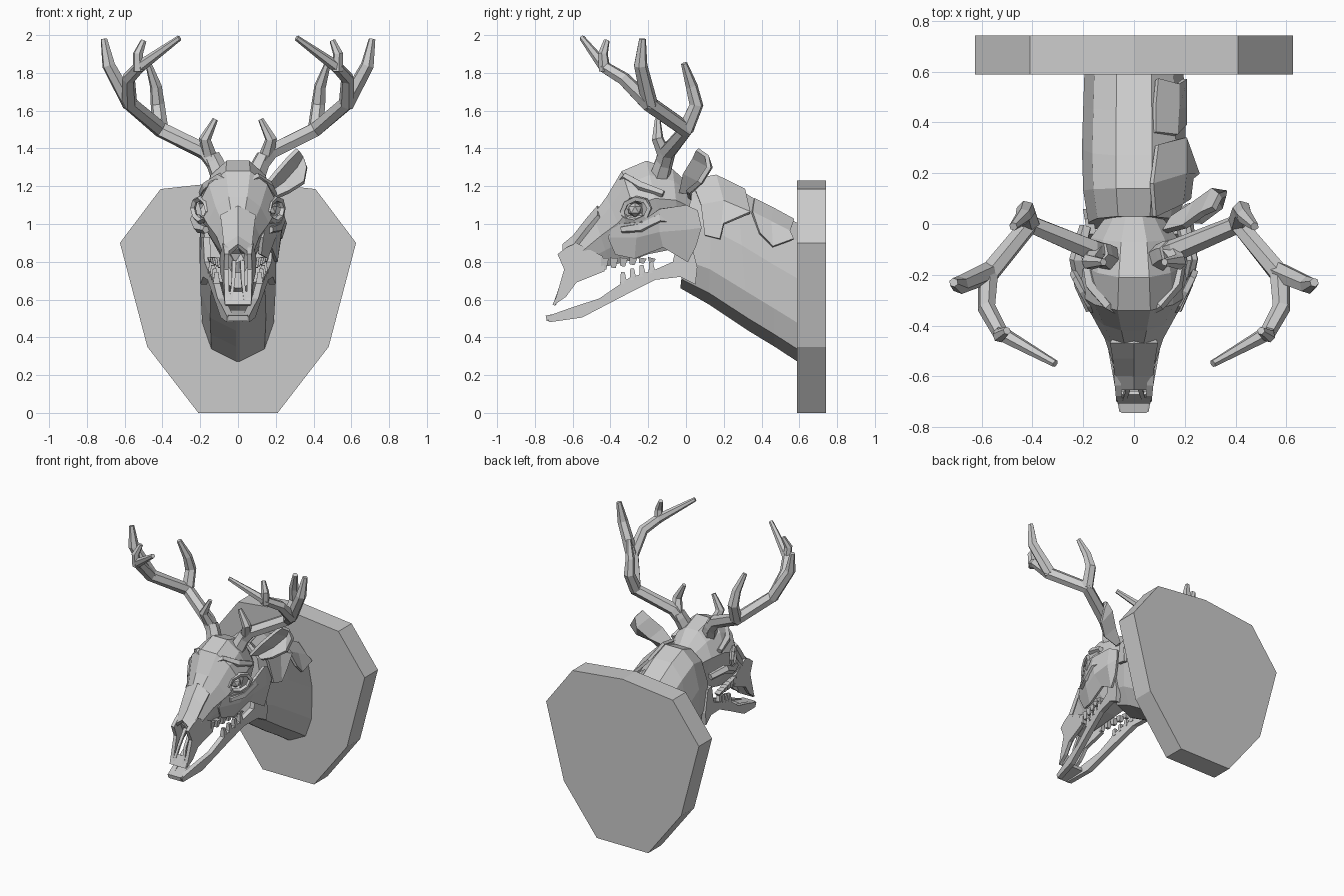
import bpy, bmesh, math
from mathutils import Vector


def mesh(name, verts, faces, thick=0):
    me = bpy.data.meshes.new(name)
    me.from_pydata([tuple(v) for v in verts], [], faces)
    bm = bmesh.new()
    bm.from_mesh(me)
    bmesh.ops.recalc_face_normals(bm, faces=bm.faces)
    bm.to_mesh(me)
    bm.free()
    ob = bpy.data.objects.new(name, me)
    bpy.context.collection.objects.link(ob)
    if thick:
        m = ob.modifiers.new("thickness", 'SOLIDIFY')
        m.thickness = thick
        m.offset = 0
    return ob


def loft(name, rings, cyclic=False):
    n, k = len(rings[0]), len(rings)
    faces = [(i * n + j, i * n + (j + 1) % n, (i + 1) % k * n + (j + 1) % n, (i + 1) % k * n + j)
             for i in range(k if cyclic else k - 1) for j in range(n)]
    if not cyclic:
        faces += [tuple(range(n)), tuple(range((k - 1) * n, k * n))]
    return mesh(name, [v for r in rings for v in r], faces)


def body(name, stations, profile):
    """Loft of left-right symmetric sections: (bottom yz, top yz, half width)."""
    rings = []
    for (by, bz), (ty, tz), w in stations:
        half = [(w * f, by + (ty - by) * t, bz + (tz - bz) * t) for t, f in profile]
        rings.append(half + [(-x, y, z) for x, y, z in reversed(half)])
    return loft(name, rings)


def tube(name, pts, radii, sides=6, cyclic=False):
    pts = [Vector(p) for p in pts]
    k, rings, a = len(pts), [], None
    for i, p in enumerate(pts):
        if cyclic:
            t = pts[(i + 1) % k] - pts[i - 1]
        else:
            t = (pts[min(i + 1, k - 1)] - p).normalized() + (p - pts[max(i - 1, 0)]).normalized()
        t.normalize()
        a = t.orthogonal() if a is None else a - t * a.dot(t)
        a.normalize()
        b = t.cross(a)
        r = radii[i] if isinstance(radii, (list, tuple)) else radii
        rings.append([p + r * (a * math.cos(q) + b * math.sin(q))
                      for q in (2 * math.pi * j / sides for j in range(sides))])
    return loft(name, rings, cyclic)


def side_plate(name, outline, xfun, thick, s):
    """Bone plate drawn in yz, x varying along y."""
    return loft(name, [[(s * (xfun(y) + o), y, z) for y, z in outline] for o in (-thick / 2, thick / 2)])


def patch(name, rows, thick=0.02):
    n = len(rows[0])
    faces = [(i * n + j, i * n + j + 1, (i + 1) * n + j + 1, (i + 1) * n + j)
             for i in range(len(rows) - 1) for j in range(n - 1)]
    return mesh(name, [v for r in rows for v in r], faces, thick)


# Wall plaque
half = [(0.21, 0), (0.48, 0.35), (0.625, 0.9), (0.41, 1.185)]
outline = half + [(0, 1.23)] + [(-x, z) for x, z in reversed(half)]
loft("plaque", [[(x, y, z) for x, z in outline] for y in (0.588, 0.742)])

# Neck
body("neck", [((-0.03, 0.66), (0.03, 1.2), 0.18), ((0.12, 0.575), (0.14, 1.24), 0.2),
              ((0.33, 0.435), (0.27, 1.19), 0.205), ((0.47, 0.35), (0.45, 1.08), 0.2),
              ((0.6, 0.265), (0.6, 1.0), 0.195)],
     [(0, 0.05), (0.09, 0.72), (0.28, 0.97), (0.6, 1), (0.87, 0.8), (1, 0.35)])

# Skull
skull = body("skull", [((0.03, 0.93), (0.03, 1.2), 0.11), ((-0.03, 0.9), (-0.07, 1.29), 0.17),
                       ((-0.1, 0.86), (-0.21, 1.335), 0.2), ((-0.2, 0.84), (-0.34, 1.28), 0.215),
                       ((-0.28, 0.81), (-0.42, 1.145), 0.165), ((-0.4, 0.78), (-0.49, 1.05), 0.115),
                       ((-0.5, 0.76), (-0.58, 0.93), 0.085), ((-0.55, 0.74), (-0.62, 0.885), 0.07)],
             [(0, 0.45), (0.3, 0.8), (0.58, 1), (0.84, 0.72), (1, 0.3)])

# Eye sockets and nose opening
for name, loc, r in (("socket_cutter", (0.2, -0.29, 1.075), 0.07),
                     ("socket_cutter", (-0.2, -0.29, 1.075), 0.07),
                     ("nose_cutter", (0, -0.62, 0.82), 0.055)):
    bpy.ops.mesh.primitive_ico_sphere_add(subdivisions=1, radius=r, location=loc)
    cutter = bpy.context.object
    cutter.name = name
    cutter.hide_render = True
    cutter.display_type = 'WIRE'
    m = skull.modifiers.new(name, 'BOOLEAN')
    m.operation = 'DIFFERENCE'
    m.object = cutter

for s in (-1, 1):
    # Eye rim, cheek bone and brow
    u = Vector((-0.45 * s, -0.85, -0.1))
    rim = [Vector((s * 0.2, -0.265, 1.075)) + u * 0.085 * math.cos(q) + Vector((0, 0, 0.06 * math.sin(q)))
           for q in (i * math.pi / 4 for i in range(8))]
    tube("eye_rim", rim, 0.016, 4, True)
    tube("cheek_bone", [(s * 0.17, -0.34, 0.97), (s * 0.205, -0.24, 0.98), (s * 0.225, -0.14, 1.03),
                        (s * 0.19, -0.01, 1.01)], [0.02, 0.03, 0.03, 0.025], 5)
    tube("brow_ridge", [(s * 0.04, -0.36, 1.22), (s * 0.1, -0.32, 1.25), (s * 0.165, -0.24, 1.2),
                        (s * 0.19, -0.12, 1.16)], [0.012, 0.022, 0.028, 0.02], 5)

    # Snout bones
    side_plate("snout_bone", [(-0.58, 0.9), (-0.635, 0.875), (-0.68, 0.84), (-0.645, 0.76), (-0.7, 0.57),
                              (-0.635, 0.615), (-0.58, 0.69), (-0.43, 0.75), (-0.44, 0.83)],
               lambda y: 0.062 + 0.1 * (y + 0.65), 0.025, s)
    tube("inner_snout_bone", [(s * 0.022, -0.58, 0.8), (s * 0.025, -0.65, 0.7), (s * 0.04, -0.695, 0.575)],
         [0.015, 0.013, 0.01], 4)

    # Lower jaw half
    side_plate("lower_jaw", [(-0.74, 0.51), (-0.725, 0.48), (-0.55, 0.505), (-0.32, 0.625), (-0.16, 0.705),
                             (-0.03, 0.72), (0.05, 0.68), (0.06, 0.77), (0.02, 0.93), (-0.04, 0.93),
                             (-0.07, 0.8), (-0.16, 0.76), (-0.3, 0.715), (-0.46, 0.605), (-0.6, 0.56)],
               lambda y: 0.04 + 0.18 * (y + 0.74), 0.035, s)

    # Cheek teeth
    for i in range(6):
        y = -0.43 + 0.05 * i
        x = s * (0.08 + 0.012 * i)
        tube("upper_tooth", [(x, y, 0.82), (x, y - 0.005, 0.76 + 0.008 * i)], [0.03, 0.018], 4)
        if i > 1:
            x = s * (0.04 + 0.18 * (y + 0.74))
            z = 0.65 + (y + 0.43) * 0.36
            tube("lower_tooth", [(x, y, z), (x, y - 0.005, z + 0.06)], [0.026, 0.014], 4)

    # Antlers
    def tine(name, pts, radii):
        tube(name, [(s * x, y, z) for x, y, z in pts], radii, 6)
    tine("antler_base", [(0.09, -0.14, 1.25), (0.125, -0.115, 1.33), (0.14, -0.11, 1.36)], [0.055, 0.048, 0.045])
    tine("antler_beam", [(0.11, -0.12, 1.3), (0.17, -0.1, 1.38), (0.41, 0.0, 1.5), (0.575, -0.2, 1.64),
                         (0.58, -0.33, 1.77), (0.525, -0.43, 1.83), (0.31, -0.55, 1.985)],
         [0.045, 0.045, 0.043, 0.043, 0.036, 0.032, 0.015])
    tine("antler_brow_tine", [(0.15, -0.11, 1.36), (0.175, -0.15, 1.45), (0.12, -0.15, 1.555)],
         [0.04, 0.032, 0.015])
    tine("antler_back_tine", [(0.41, 0.0, 1.5), (0.425, 0.055, 1.63), (0.435, 0.03, 1.73), (0.475, -0.01, 1.85)],
         [0.042, 0.038, 0.032, 0.017])
    tine("antler_outer_tine", [(0.57, -0.19, 1.63), (0.685, -0.24, 1.84), (0.71, -0.23, 1.98)],
         [0.043, 0.036, 0.018])
    tine("antler_upper_tine", [(0.525, -0.43, 1.81), (0.53, -0.44, 1.9), (0.5, -0.42, 1.97)],
         [0.032, 0.027, 0.016])

# Nose roof, joined tips of the snout and lower jaw
patch("nose_roof", [[(s * w, y - 0.0, z - 0.05 * abs(s)) for s in (-1, 0, 1)]
                    for w, y, z in ((0.09, -0.46, 1.09), (0.08, -0.52, 1.02), (0.07, -0.59, 0.93),
                                    (0.06, -0.645, 0.885))], 0.025)
patch("lower_jaw_tip", [[(-0.05, -0.74, 0.5), (0.05, -0.74, 0.5)], [(-0.07, -0.6, 0.53), (0.07, -0.6, 0.53)]], 0.03)
patch("snout_tip", [[(-0.065, -0.7, 0.57), (0.065, -0.7, 0.57)], [(-0.065, -0.665, 0.64), (0.065, -0.665, 0.64)]],
      0.015)

# Remaining eye, ear and torn skin on one side
bpy.ops.mesh.primitive_ico_sphere_add(subdivisions=1, radius=0.04, location=(0.17, -0.27, 1.075))
bpy.context.object.name = "eyeball"
patch("ear", [[(0.12, -0.03, 1.17), (0.15, 0.02, 1.16), (0.18, 0.02, 1.13)],
              [(0.2, -0.01, 1.27), (0.24, 0.08, 1.22), (0.27, 0.01, 1.17)],
              [(0.27, 0.04, 1.35), (0.31, 0.13, 1.3), (0.35, 0.07, 1.22)],
              [(0.315, 0.06, 1.395), (0.34, 0.11, 1.36), (0.365, 0.12, 1.3)]], 0.025)
patch("cheek_skin", [[(0.14, -0.38, 1.0), (0.125, -0.41, 0.93), (0.115, -0.37, 0.84)],
                     [(0.215, -0.24, 1.01), (0.19, -0.26, 0.93), (0.15, -0.27, 0.82)],
                     [(0.24, -0.14, 1.08), (0.22, -0.14, 0.96), (0.17, -0.12, 0.88)],
                     [(0.21, 0.0, 1.1), (0.225, 0.0, 0.97), (0.2, 0.01, 0.8)],
                     [(0.19, 0.06, 1.07), (0.21, 0.08, 0.98), (0.2, 0.05, 0.88)]])
patch("neck_skin", [[(0.08, 0.03, 1.23), (0.185, 0.08, 1.1), (0.215, 0.1, 0.94)],
                    [(0.07, 0.16, 1.255), (0.2, 0.2, 1.12), (0.225, 0.18, 0.92)],
                    [(0.09, 0.31, 1.18), (0.2, 0.34, 1.06), (0.25, 0.2, 1.0)]])
patch("neck_skin_tear", [[(0.08, 0.36, 1.13), (0.165, 0.35, 1.06), (0.2, 0.39, 0.95)],
                         [(0.08, 0.46, 1.08), (0.17, 0.45, 1.01), (0.2, 0.46, 0.88)],
                         [(0.09, 0.57, 1.02), (0.17, 0.55, 0.96), (0.2, 0.57, 0.92)]])
